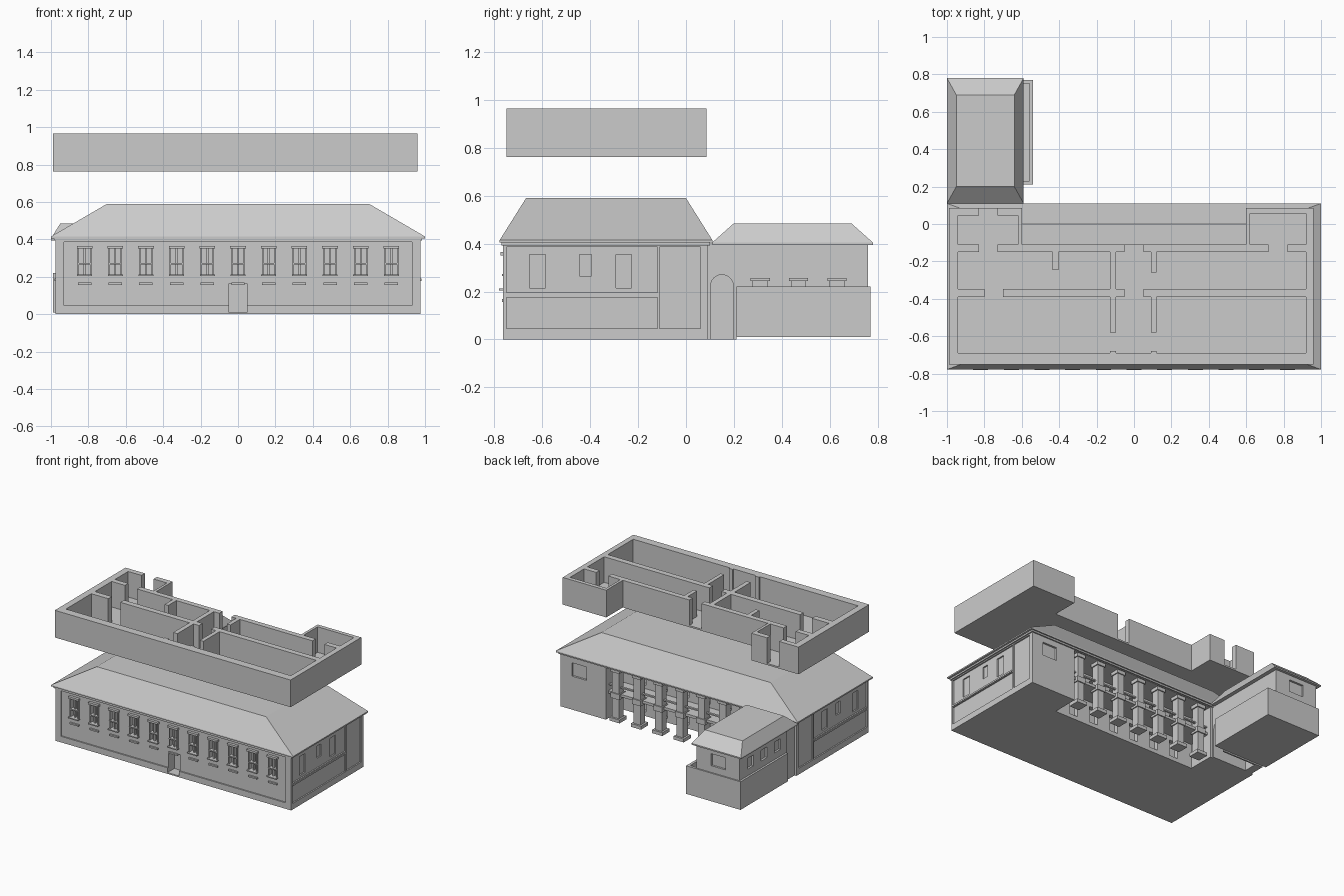
import bpy, bmesh
from math import pi, cos, sin
from mathutils import Vector

cube = bpy.data.objects.get("Cube")
if cube:
    bpy.data.objects.remove(cube, do_unlink=True)

grey = bpy.data.materials.new("plain_grey")
grey.use_nodes = True
grey.diffuse_color = (.6, .6, .6, 1)
grey.node_tree.nodes["Principled BSDF"].inputs["Base Color"].default_value = grey.diffuse_color

# Shared outlines of the building
SIDE, FRONT, BACK, EAVE = .975, -.765, .09, .405
WING, COURT = .6, -.11
ANNEX_FRONT, ANNEX_BACK, ANNEX_INNER = .21, .77, -.62
TERRACE_EDGE, TERRACE_TOP = -.54, .22


def finish(name, bm):
    bmesh.ops.recalc_face_normals(bm, faces=bm.faces)
    mesh = bpy.data.meshes.new(name)
    bm.to_mesh(mesh)
    bm.free()
    mesh.materials.append(grey)
    obj = bpy.data.objects.new(name, mesh)
    bpy.context.collection.objects.link(obj)
    return obj


def boxes(name, items):
    """Join boxes, each given as its x, y and z ranges, into one object."""
    bm = bmesh.new()
    for ranges in items:
        made = bmesh.ops.create_cube(bm, size=1)
        for vert in made["verts"]:
            vert.co = Vector([max(r) if c > 0 else min(r) for c, r in zip(vert.co, ranges)])
    return finish(name, bm)


def around(middle, half):
    return (middle - half, middle + half)


def both_sides(inner, outer, y, z):
    return [((side * inner, side * outer), y, z) for side in (-1, 1)]


def carve(obj, cutter):
    cutter.hide_render = True
    modifier = obj.modifiers.new("carve", "BOOLEAN")
    modifier.operation, modifier.solver, modifier.object = "DIFFERENCE", "EXACT", cutter
    graph = bpy.context.evaluated_depsgraph_get()
    mesh = bpy.data.meshes.new_from_object(obj.evaluated_get(graph))
    obj.modifiers.clear()
    obj.data = mesh
    bpy.data.objects.remove(cutter, do_unlink=True)


def hipped_roof(name, x, y, z, hip_x, hip_y):
    """Box whose top is drawn in on all sides, leaving a flat roof deck."""
    roof = boxes(name, [(x, y, z)])
    for vert in roof.data.vertices:
        if vert.co.z > sum(z) / 2:
            vert.co.x += hip_x if vert.co.x < sum(x) / 2 else -hip_x
            vert.co.y += hip_y if vert.co.y < sum(y) / 2 else -hip_y
    return roof


windows = [step * .164 for step in range(-5, 6)]
piers = [step * .177 for step in range(-3, 4)]
bays = [(a + b) / 2 for a, b in zip(piers, piers[1:])]
annex_windows = [.31, .47, .63]

# Main hall: U-shaped block with recessed wall panels
hall = boxes("main_hall", [((-SIDE, SIDE), (FRONT, BACK), (0, EAVE))])
panel = (.045, .385)
long_panel, short_panel = (-.75, -.12), (COURT, .06)
panel_depth = SIDE - .01
recesses = [((-WING, WING), (COURT, 1), (-1, .39)),
            ((-.93, .93), (-1, FRONT + .01), panel)]
for y, z in ((long_panel, (panel[0], .175)), (long_panel, (.195, panel[1])), (short_panel, panel)):
    recesses += both_sides(panel_depth, 2, y, z)
carve(hall, boxes("panel_cutter", recesses))

# Window and door openings of the main hall
opening = (.21, .35)
openings = [(around(x, .036), (-1, FRONT + .04), opening) for x in windows]
openings.append((around(0, .047), (-1, FRONT + .08), (.01, .165)))
for y, half, sill in ((-.62, .033, .215), (-.42, .025, .265), (-.26, .033, .215)):
    openings += both_sides(SIDE - .02, 2, around(y, half), (sill, .355))
openings.append((around(.82, .06), (BACK - .015, 1), (.25, .35)))
for x in bays:
    for sill in (.03, .23):
        openings.append((around(x, .035), around(COURT, .03), (sill, sill + .12)))
carve(hall, boxes("opening_cutter", openings))

# Front window joinery: hood, transom, mullion, balcony, lower sill, jambs
trim = []
for x in windows:
    for half, out, z, height in ((.042, .01, .35, .015), (.036, .003, .265, .008),
                                 (.005, -.01, .21, .14), (.04, .015, .204, .008),
                                 (.036, .003, .157, .011)):
        trim.append((around(x, half), (FRONT - out, FRONT + .03), (z, z + height)))
    for jamb in around(x, .033):
        trim.append((around(jamb, .004), (FRONT, FRONT + .035), opening))
boxes("front_window_trim", trim)
boxes("side_string_courses", both_sides(panel_depth, SIDE + .005, long_panel, (.178, .19)))

# Eaves and hipped roof with a flat deck
overhang = (FRONT - .013, .11)
boxes("main_cornice", [(around(0, SIDE + .01), around(-.335, .435), (.393, EAVE)),
                       ((-1, 1), overhang, (EAVE, .415))])
hipped_roof("main_roof", (-1, 1), overhang, (.415, .59), .3, .11)

# Rear gallery: two storeys of piers with footings, capitals and a rail
pier_line = .045
gallery = [((-WING, WING), (COURT, .06), (.185, .205)),
           ((-WING, WING), around(pier_line, .008), (.245, .255))]
for x in piers:
    for half, z in ((.028, (0, EAVE)), (.042, (0, .025)), (.036, (.17, .21)), (.036, (.365, .39))):
        gallery.append((around(x, half), around(pier_line, half), z))
boxes("rear_gallery", gallery)

# Annex lower storey with a terrace behind a parapet
lower = boxes("annex_base", [((-.99, TERRACE_EDGE), (ANNEX_FRONT, ANNEX_BACK), (.01, TERRACE_TOP))])
carve(lower, boxes("terrace_cutter", [((ANNEX_INNER, TERRACE_EDGE - .02),
                                       (ANNEX_FRONT + .02, ANNEX_BACK - .02),
                                       (TERRACE_TOP - .05, 1))]))

# Annex upper storey with windows on three sides
upper = boxes("annex_upper_storey", [((-SIDE, ANNEX_INNER), (.2, .76), (.17, .4))])
openings = [(around(-.8, .06), (.745, 1), (.27, .36))]
for y in annex_windows:
    openings.append(((ANNEX_INNER - .02, 0), around(y, .03), (.2, .245)))
    openings.append(((-2, -SIDE + .015), around(y, .035), (.27, .35)))
carve(upper, boxes("annex_cutter", openings))
boxes("annex_window_hoods", [(around(ANNEX_INNER, .02), around(y, .04), (.245, .256))
                             for y in annex_windows])
annex_x, annex_y = (-1, -.59), (.11, .78)
boxes("annex_eave", [(annex_x, annex_y, (.395, EAVE))])
hipped_roof("annex_roof", annex_x, annex_y, (EAVE, .485), .05, .09)

# Arched link between hall and annex
link = boxes("link_passage", [((-.96, ANNEX_INNER), (BACK, ANNEX_FRONT), (0, .4))])
radius, spring, centre = .048, .222, (BACK + ANNEX_FRONT) / 2
outline = [(centre - radius, -1), (centre + radius, -1)]
for step in range(13):
    angle = pi * step / 12
    outline.append((centre + radius * cos(angle), spring + radius * sin(angle)))
bm = bmesh.new()
face = bm.faces.new([bm.verts.new((-.9, y, z)) for y, z in outline])
grown = bmesh.ops.extrude_face_region(bm, geom=[face])
moved = [item for item in grown["geom"] if isinstance(item, bmesh.types.BMVert)]
bmesh.ops.translate(bm, verts=moved, vec=(1, 0, 0))
carve(link, finish("arch_cutter", bm))

# Raised floor plan: slab under the hall and its two wings
LEFT, RIGHT, NEAR, FAR = -.99, .96, -.75, .085
BASE, TOP = .762, .965
slab = (BASE, BASE + .012)
boxes("plan_floor", [((LEFT, RIGHT), (NEAR, COURT), slab),
                     ((LEFT, -WING), (COURT, FAR), slab),
                     ((WING, RIGHT), (COURT, FAR), slab)])


def wall(along_x, start, end, across, doors=()):
    """Straight wall, split into pieces by door gaps of equal width."""
    stops = [start]
    for door in doors:
        stops += around(door, .05)
    stops.append(end)
    pieces = []
    for piece in zip(stops[::2], stops[1::2]):
        pieces.append((piece, across, (BASE, TOP)) if along_x else (across, piece, (BASE, TOP)))
    return pieces


# Raised floor plan: outer walls, then partitions with doorways
boxes("plan_outer_walls",
      wall(False, NEAR, FAR, (LEFT, LEFT + .05)) + wall(False, NEAR, FAR, (RIGHT - .04, RIGHT))
      + wall(True, LEFT, RIGHT, (NEAR, NEAR + .06))
      + wall(True, LEFT, -WING, (FAR - .04, FAR), [-.78])
      + wall(True, WING, RIGHT, (FAR - .03, FAR))
      + wall(False, COURT, FAR, (-WING - .02, -WING))
      + wall(False, COURT, FAR, (WING, WING + .02)))
boxes("plan_rear_wall", wall(True, LEFT, RIGHT, (-.15, COURT), [-.78, 0, .77]))
boxes("plan_middle_wall", wall(True, LEFT, RIGHT, (-.39, -.347), [-.75, 0]))
boxes("plan_cross_walls",
      wall(False, NEAR, COURT, around(-.112, .017), [-.63])
      + wall(False, NEAR, COURT, around(.105, .015), [-.63, -.31])
      + wall(False, -.245, COURT, around(-.42, .015)))
